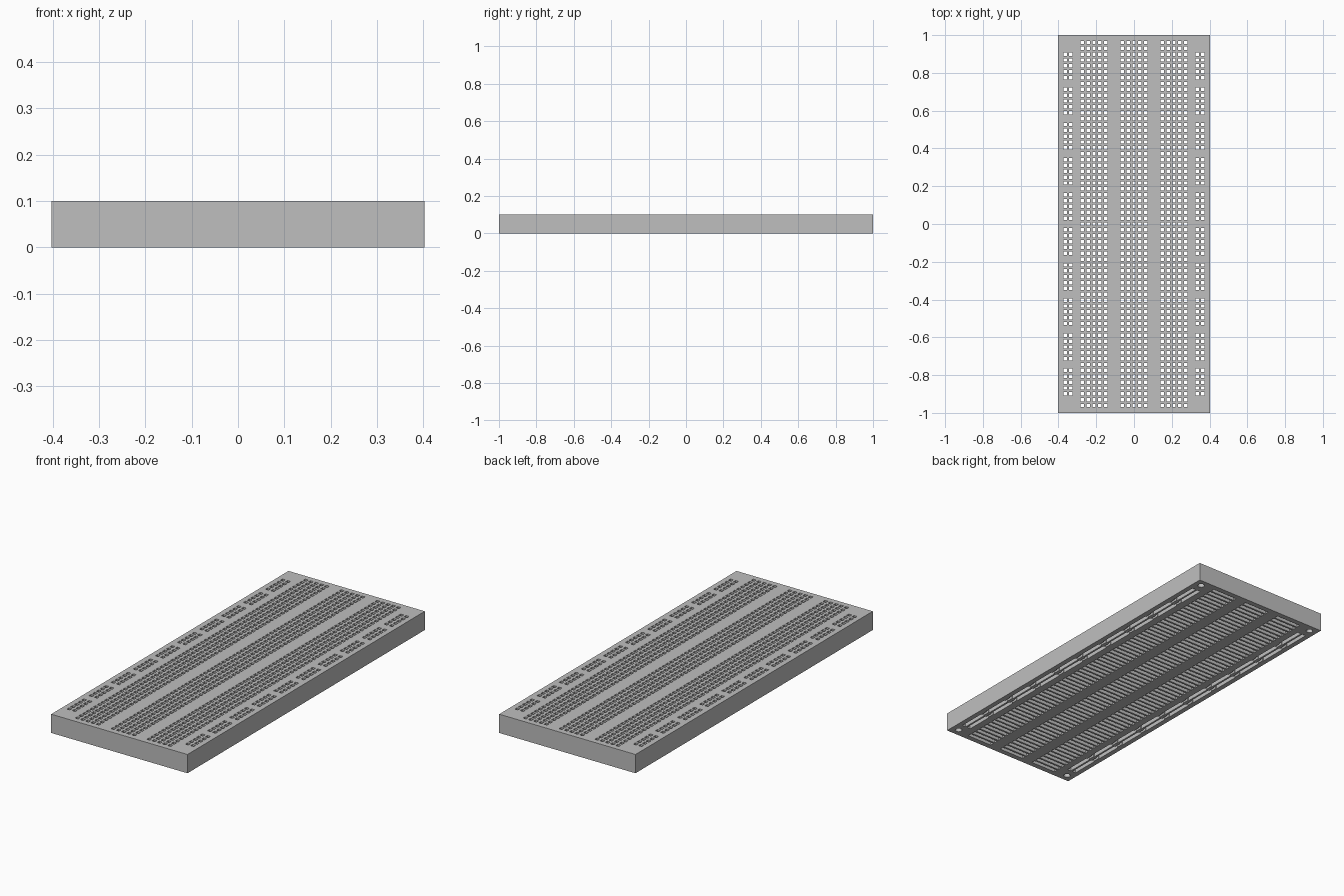
import bpy, bmesh, math

if "Cube" in bpy.data.objects:
    bpy.data.objects.remove(bpy.data.objects["Cube"])

P = 0.031                       # hole pitch
HX, HY, H = 0.402, 1.0, 0.1     # half width, half length, thickness
SKIN = 0.08                     # height where the bottom slots end
HOLE = 0.009                    # half size of the square pin holes
SLOT = 0.0105                   # half width of the bottom slots
END = 0.0745                    # half length of a five-pin slot
CX, CY, CR, CS = 0.36, 0.96, 0.017, 0.022   # corner screw sockets

rows = [(i - 31) * P for i in range(63)]
banks = [-0.2115, 0.0, 0.2115]
rails = [s * x for s in (-1, 1) for x in (0.334, 0.365)]
groups = [(g - 4.5) * 6 * P for g in range(10)]
group_half = 2 * P + 0.012
rail_end = groups[-1] + group_half

# Rectangles (x0, x1, y0, y1) of pin holes, bottom slots and socket patches
def rect(x, y, hx, hy):
    return (x - hx, x + hx, y - hy, y + hy)

holes = [rect(b + k * P, y, HOLE, HOLE) for b in banks for k in range(-2, 3) for y in rows]
holes += [rect(x, g + k * P, HOLE, HOLE) for x in rails for g in groups for k in range(-2, 3)]
slots = [rect(b, y, END, SLOT) for b in banks for y in rows]
slots += [rect(x, g, SLOT, group_half) for x in rails for g in groups]
slots += [rect(x, 0, 0.006, rail_end) for x in rails]
corners = [(sx * CX, sy * CY) for sx in (-1, 1) for sy in (-1, 1)]
patches = [rect(x, y, CS, CS) for x, y in corners]

# Shared grid of cut lines
every = holes + slots + patches
xs = sorted({round(v, 5) for r in every for v in r[:2]} | {-HX, HX})
ys = sorted({round(v, 5) for r in every for v in r[2:]} | {-HY, HY})
zs = [0.0, SKIN, H]
xi = {v: i for i, v in enumerate(xs)}
yi = {v: i for i, v in enumerate(ys)}

def cells(rects):
    out = set()
    for x0, x1, y0, y1 in rects:
        for i in range(xi[round(x0, 5)], xi[round(x1, 5)]):
            for j in range(yi[round(y0, 5)], yi[round(y1, 5)]):
                out.add((i, j))
    return out

empty = [cells(slots), cells(holes)]
socket_cells = cells(patches)
NX, NY = len(xs) - 1, len(ys) - 1

def solid(i, j, k):
    return 0 <= i < NX and 0 <= j < NY and 0 <= k < 2 and (i, j) not in empty[k]

bm = bmesh.new()
cache = {}

def vert(i, j, k):
    if (i, j, k) not in cache:
        cache[i, j, k] = bm.verts.new((xs[i], ys[j], zs[k]))
    return cache[i, j, k]

# Direction of each cell side and its corners, wound outward
SIDES = {
    (1, 0, 0): ((1, 0, 0), (1, 1, 0), (1, 1, 1), (1, 0, 1)),
    (-1, 0, 0): ((0, 0, 0), (0, 0, 1), (0, 1, 1), (0, 1, 0)),
    (0, 1, 0): ((0, 1, 0), (0, 1, 1), (1, 1, 1), (1, 1, 0)),
    (0, -1, 0): ((0, 0, 0), (1, 0, 0), (1, 0, 1), (0, 0, 1)),
    (0, 0, 1): ((0, 0, 1), (1, 0, 1), (1, 1, 1), (0, 1, 1)),
    (0, 0, -1): ((0, 0, 0), (0, 1, 0), (1, 1, 0), (1, 0, 0)),
}

# Board body: skin with pin holes above, slotted block below
for i in range(NX):
    for j in range(NY):
        for k in range(2):
            if not solid(i, j, k):
                continue
            for d, quad in SIDES.items():
                if solid(i + d[0], j + d[1], k + d[2]):
                    continue
                if k == 0 and d[2] == -1 and (i, j) in socket_cells:
                    continue
                bm.faces.new([vert(i + a, j + b, k + c) for a, b, c in quad])

# Round blind screw sockets in the underside corners
N = 16
for cx, cy in corners:
    outer, rim, top = [], [], []
    for n in range(N):
        c, s = math.cos(2 * math.pi * n / N), math.sin(2 * math.pi * n / N)
        m = CS / max(abs(c), abs(s))
        outer.append(bm.verts.new((cx + c * m, cy + s * m, 0)))
        rim.append(bm.verts.new((cx + c * CR, cy + s * CR, 0)))
        top.append(bm.verts.new((cx + c * CR, cy + s * CR, 0.06)))
    for n in range(N):
        m = (n + 1) % N
        bm.faces.new((outer[n], rim[n], rim[m], outer[m]))
        bm.faces.new((rim[n], top[n], top[m], rim[m]))
    bm.faces.new(top[::-1])

mesh = bpy.data.meshes.new("board")
bm.to_mesh(mesh)
bm.free()
board = bpy.data.objects.new("board", mesh)
bpy.context.collection.objects.link(board)

# Plain grey plastic
grey = bpy.data.materials.new("grey plastic")
grey.diffuse_color = (0.52, 0.52, 0.52, 1)
grey.use_nodes = True
grey.node_tree.nodes["Principled BSDF"].inputs["Base Color"].default_value = grey.diffuse_color
mesh.materials.append(grey)
